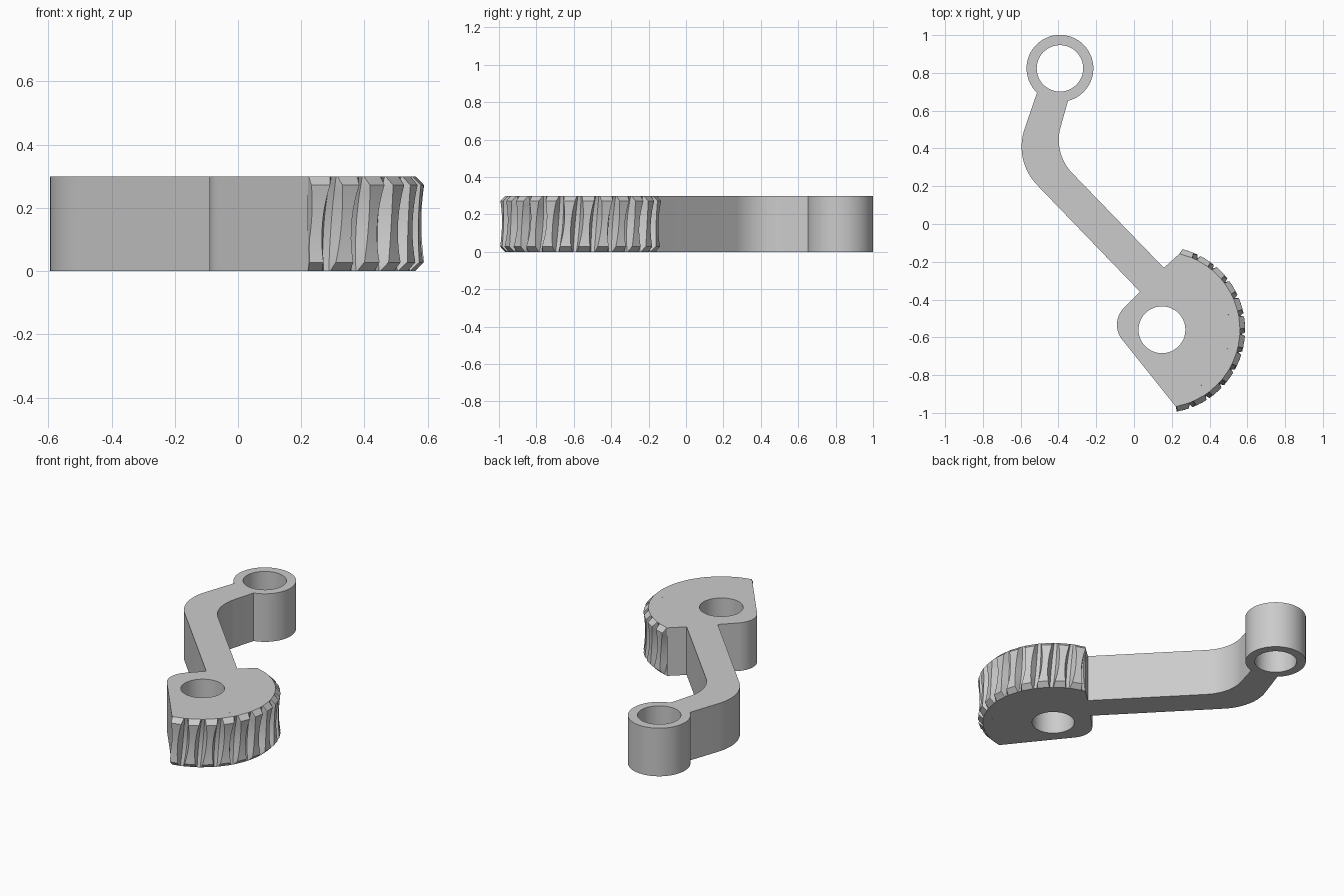
import bpy, bmesh, math
from mathutils import Vector

HEIGHT = 0.3
HUB = Vector((0.148, -0.56))
EYE = Vector((-0.392, 0.824))
CAP_R, TIP_R, INNER_R = 0.413, 0.445, 0.36
START, END = -79.8, 77.0      # angular limits of the toothed sector
TEETH, PITCH = 12, 360 / 27

if "Cube" in bpy.data.objects:
    bpy.data.objects.remove(bpy.data.objects["Cube"], do_unlink=True)

metal = bpy.data.materials.new("plain_grey")
grey = (0.6, 0.6, 0.6, 1)
metal.use_nodes = True
metal.diffuse_color = grey
metal.node_tree.nodes["Principled BSDF"].inputs["Base Color"].default_value = grey


def polar(center, radius, degrees):
    a = math.radians(degrees)
    return center + Vector((math.cos(a), math.sin(a))) * radius


def arc(center, radius, a, b, steps):
    return [polar(center, radius, a + (b - a) * i / steps) for i in range(steps + 1)]


def fillet(before, corner, after, radius, steps=12):
    """Points of a tangent arc that rounds a corner."""
    before, corner, after = Vector(before), Vector(corner), Vector(after)
    u, v = (before - corner).normalized(), (after - corner).normalized()
    half = u.angle(v) / 2
    center = corner + (u + v).normalized() * radius / math.sin(half)
    p = corner + u * radius / math.tan(half) - center
    q = corner + v * radius / math.tan(half) - center
    turn = p.angle_signed(q)
    a = math.degrees(math.atan2(p.y, p.x))
    return arc(center, radius, a, a - math.degrees(turn), steps)


def finish(bm, name):
    bmesh.ops.recalc_face_normals(bm, faces=bm.faces)
    mesh = bpy.data.meshes.new(name)
    bm.to_mesh(mesh)
    bm.free()
    obj = bpy.data.objects.new(name, mesh)
    bpy.context.collection.objects.link(obj)
    mesh.materials.append(metal)
    bpy.ops.object.select_all(action='DESELECT')
    obj.select_set(True)
    bpy.context.view_layer.objects.active = obj
    bpy.ops.object.shade_smooth_by_angle(angle=math.radians(25))
    return obj


# Lever body: hub, bent arm and end eye in one plate with two bores
arm_left, arm_right = (0.032, -0.359), (0.158, -0.232)
eye_left, eye_right = polar(EYE, 0.177, 226.6), polar(EYE, 0.177, -76)
low_tip = polar(HUB, CAP_R, START)
outline = [Vector(arm_left)]
outline += fillet(arm_left, (-0.133, -0.524), low_tip, 0.125)
outline += [low_tip]
outline += arc(HUB, INNER_R, START, END, 48)
outline += [polar(HUB, CAP_R, END), Vector(arm_right)]
outline += fillet(arm_right, (-0.428, 0.374), eye_right, 0.25)
outline += arc(EYE, 0.177, -76, 226.6, 56)
outline += fillet(eye_left, (-0.637, 0.335), arm_left, 0.29)

bm = bmesh.new()
loops = [outline, arc(HUB, 0.124, 0, 360, 48)[:-1], arc(EYE, 0.123, 0, 360, 48)[:-1]]
for loop in loops:
    verts = [bm.verts.new((p.x, p.y, 0)) for p in loop]
    for i, v in enumerate(verts):
        bm.edges.new((v, verts[i - 1]))
bmesh.ops.triangle_fill(bm, use_beauty=True, use_dissolve=False,
                        edges=bm.edges[:], normal=(0, 0, 1))
extruded = bmesh.ops.extrude_face_region(bm, geom=bm.faces[:])["geom"]
bmesh.ops.translate(bm, vec=(0, 0, HEIGHT),
                    verts=[g for g in extruded if isinstance(g, bmesh.types.BMVert)])
finish(bm, "lever_body")

# Sector gear: throated, slightly slanted teeth with chamfered ends
CHAMFER = 0.028
levels = [0] + [CHAMFER + (HEIGHT - 2 * CHAMFER) * i / 10 for i in range(11)] + [HEIGHT]


def rim_row(z):
    """Rim points of the toothed sector at one height."""
    end = abs(2 * z / HEIGHT - 1)            # 0 in the middle, 1 at the faces
    throat = 1 - end * end
    tip = TIP_R - 0.013 * throat
    root = CAP_R - 0.022 * throat
    if z in (0, HEIGHT):
        tip = root = CAP_R
    tip_half, root_half = 4.8 - 2.4 * throat, 5.5 - 0.6 * throat
    slant = 3.5 * (z / HEIGHT - 1)
    points = [(START, root)]
    for k in reversed(range(TEETH)):
        mid = 72 - PITCH * k + slant
        for offset, r in ((-root_half, root), (-tip_half, tip),
                          (tip_half, tip), (root_half, root)):
            points.append((min(max(mid + offset, START), END), r))
    points.append((END, root))
    return points


bm = bmesh.new()
outer, inner = [], []
for z in levels:
    row = rim_row(z)
    outer.append([bm.verts.new((*polar(HUB, r, a), z)) for a, r in row])
    inner.append([bm.verts.new((*polar(HUB, INNER_R, a), z)) for a, r in row])
count = len(outer[0])
for j in range(len(levels) - 1):
    for i in range(count - 1):
        for grid in (outer, inner):
            bm.faces.new((grid[j][i], grid[j][i + 1], grid[j + 1][i + 1], grid[j + 1][i]))
    for i in (0, count - 1):
        bm.faces.new((outer[j][i], inner[j][i], inner[j + 1][i], outer[j + 1][i]))
for j in (0, len(levels) - 1):
    for i in range(count - 1):
        bm.faces.new((outer[j][i], outer[j][i + 1], inner[j][i + 1], inner[j][i]))
bmesh.ops.remove_doubles(bm, verts=bm.verts, dist=0.00001)
finish(bm, "sector_gear")
